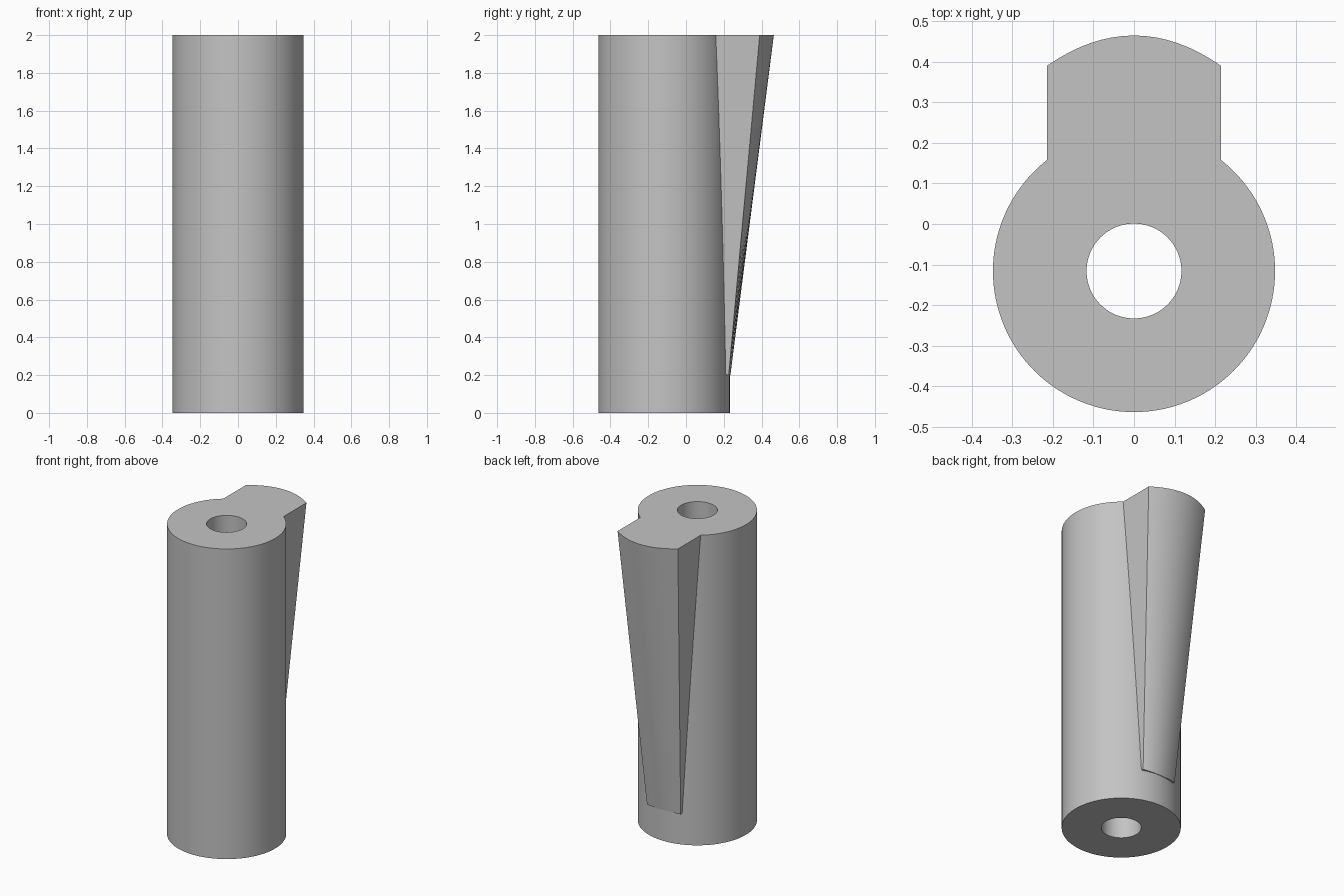
import bpy, bmesh
from math import sin, cos, asin, pi, radians

cube = bpy.data.objects.get("Cube")
if cube:
    bpy.data.objects.remove(cube, do_unlink=True)

HEIGHT, OUTER, BORE, AXIS_Y = 2.0, 0.348, 0.117, -0.116

grey = bpy.data.materials.new("plain grey")
grey.use_nodes = True
colour = (0.55, 0.55, 0.55, 1)
grey.diffuse_color = colour
grey.node_tree.nodes["Principled BSDF"].inputs["Base Color"].default_value = colour


def make_object(name, bm):
    bmesh.ops.recalc_face_normals(bm, faces=bm.faces)
    mesh = bpy.data.meshes.new(name)
    bm.to_mesh(mesh)
    bm.free()
    mesh.materials.append(grey)
    obj = bpy.data.objects.new(name, mesh)
    bpy.context.collection.objects.link(obj)
    bpy.ops.object.select_all(action='DESELECT')
    obj.select_set(True)
    bpy.context.view_layer.objects.active = obj
    bpy.ops.object.shade_smooth_by_angle(angle=radians(25))


def bridge(bm, a, b):
    for i in range(len(a)):
        j = (i + 1) % len(a)
        bm.faces.new((a[i], a[j], b[j], b[i]))


# Hollow cylinder: four rings joined around the wall section
def ring(bm, radius, z, sides=128):
    return [bm.verts.new((radius * cos(2 * pi * i / sides),
                          AXIS_Y + radius * sin(2 * pi * i / sides), z))
            for i in range(sides)]


bm = bmesh.new()
rings = [ring(bm, r, z) for r, z in
         ((OUTER, 0), (OUTER, HEIGHT), (BORE, HEIGHT), (BORE, 0))]
for k in range(4):
    bridge(bm, rings[k], rings[(k + 1) % 4])
make_object("tube_body", bm)


# Tapered key: curved outer face, flat sides, inner face seated in the tube wall
def key_section(bm, half_width, edge_y, crown_y, z, steps=16):
    seat = OUTER - 0.003
    outer, inner = [], []
    for i in range(steps + 1):
        t = 2 * i / steps - 1
        x = half_width * t
        outer.append(bm.verts.new((x, crown_y - (crown_y - edge_y) * t * t, z)))
        angle = asin(x / seat)
        inner.append(bm.verts.new((x, AXIS_Y + seat * cos(angle), z)))
    return outer + inner[::-1]


bm = bmesh.new()
low = key_section(bm, 0.12, 0.226, 0.235, 0.2)
high = key_section(bm, 0.215, 0.39, 0.465, HEIGHT)
bridge(bm, low, high)
for section in (low, high):
    n = len(section)
    for i in range(n // 2 - 1):
        bm.faces.new((section[i], section[i + 1], section[n - 2 - i], section[n - 1 - i]))
make_object("tapered_key", bm)
